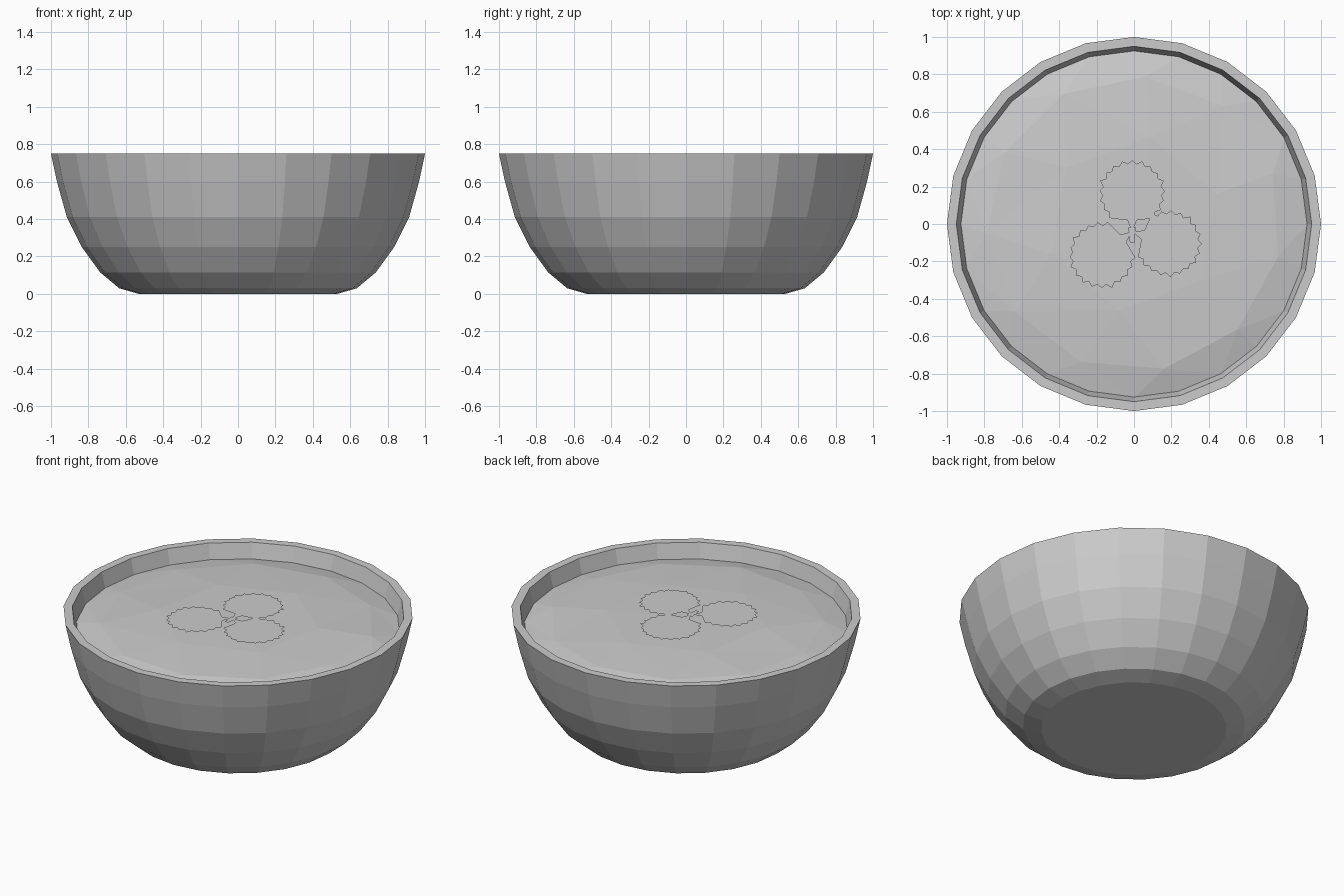
import bpy
import bmesh
import random
from math import sin, cos, pi, radians
from mathutils import Vector
from mathutils.geometry import delaunay_2d_cdt

random.seed(4)
SIDES = 24
SOUP_EDGE = 0.655
LEAF_Z = 0.723

default = bpy.data.objects.get("Cube")
if default:
    bpy.data.objects.remove(default, do_unlink=True)


def make_material(name, colour):
    mat = bpy.data.materials.new(name)
    mat.use_nodes = True
    mat.diffuse_color = colour
    mat.node_tree.nodes["Principled BSDF"].inputs["Base Color"].default_value = colour
    return mat


grey = make_material("plain grey", (0.6, 0.6, 0.6, 1))


def finish(name, bm):
    mesh = bpy.data.meshes.new(name)
    bm.to_mesh(mesh)
    bm.free()
    mesh.materials.append(grey)
    obj = bpy.data.objects.new(name, mesh)
    bpy.context.collection.objects.link(obj)
    return obj


def ring(radius, count, turn=0.0):
    return [Vector((radius * cos(turn + 2 * pi * i / count),
                    radius * sin(turn + 2 * pi * i / count))) for i in range(count)]


# Bowl: outer wall, rim and inner wall turned from one profile
profile = [(0.53, 0), (0.635, 0.03), (0.737, 0.115), (0.835, 0.25), (0.915, 0.41),
           (0.968, 0.6), (1, 0.75), (0.95, 0.75), (0.925, SOUP_EDGE),
           (0.86, 0.42), (0.68, 0.15), (0.5, 0.06)]
bm = bmesh.new()
rings = [[bm.verts.new((p.x, p.y, z)) for p in ring(r, SIDES)] for r, z in profile]
for low, high in zip(rings, rings[1:]):
    for i in range(SIDES):
        j = (i + 1) % SIDES
        bm.faces.new((low[i], low[j], high[j], high[i]))
bm.faces.new(rings[0][::-1])
bm.faces.new(rings[-1])
finish("bowl", bm)

# Soup: gently domed, uneven faceted surface
flat, heights = [], []
for radius, count, z, jitter in ((0.93, SIDES, SOUP_EDGE, 0), (0.79, 11, 0.688, 0.006),
                                 (0.47, 6, 0.71, 0.003), (0, 1, 0.715, 0)):
    for p in ring(radius, count, 0 if count == SIDES else 0.35):
        flat.append(p)
        heights.append(z + random.uniform(-jitter, jitter))
points, _, faces, origins, _, _ = delaunay_2d_cdt(flat, [], [], 0, 1e-5)
bm = bmesh.new()
verts = [bm.verts.new((p.x, p.y, heights[o[0]])) for p, o in zip(points, origins)]
for face in faces:
    bm.faces.new([verts[i] for i in face])
bmesh.ops.recalc_face_normals(bm, faces=bm.faces)
if sum(f.normal.z for f in bm.faces) < 0:
    bmesh.ops.reverse_faces(bm, faces=bm.faces)
finish("soup", bm)


# Herb garnish: three toothed leaflets and a short stem
def leaf_plate(name, outline, angle, middle):
    bm = bmesh.new()

    def place(u, v):
        return bm.verts.new((-0.01 + u * cos(angle) - v * sin(angle),
                             -0.04 + u * sin(angle) + v * cos(angle), LEAF_Z))
    hub = place(middle, 0)
    edge = [place(u, v) for u, v in outline]
    for a, b in zip(edge, edge[1:] + edge[:1]):
        bm.faces.new((hub, a, b))
    finish(name, bm)


TEETH = 16
CENTRE = 0.205
leaflet = [(0, 0), (0.06, -0.025)]
for i in range(2 * TEETH + 1):
    a = radians(-138 + 276 * i / (2 * TEETH))
    r = 0.158 if i % 2 else 0.178 + random.uniform(-0.006, 0.006)
    leaflet.append((CENTRE + r * cos(a), r * sin(a)))
leaflet.append((0.06, 0.025))

for side, degrees in (("back", 90), ("right", 218), ("left", 342)):
    leaf_plate("leaflet_" + side, leaflet, radians(degrees), CENTRE)
leaf_plate("leaf_stem", [(-0.02, -0.02), (0.06, -0.012), (0.06, 0.012), (-0.02, 0.02)],
           radians(270), 0.02)
